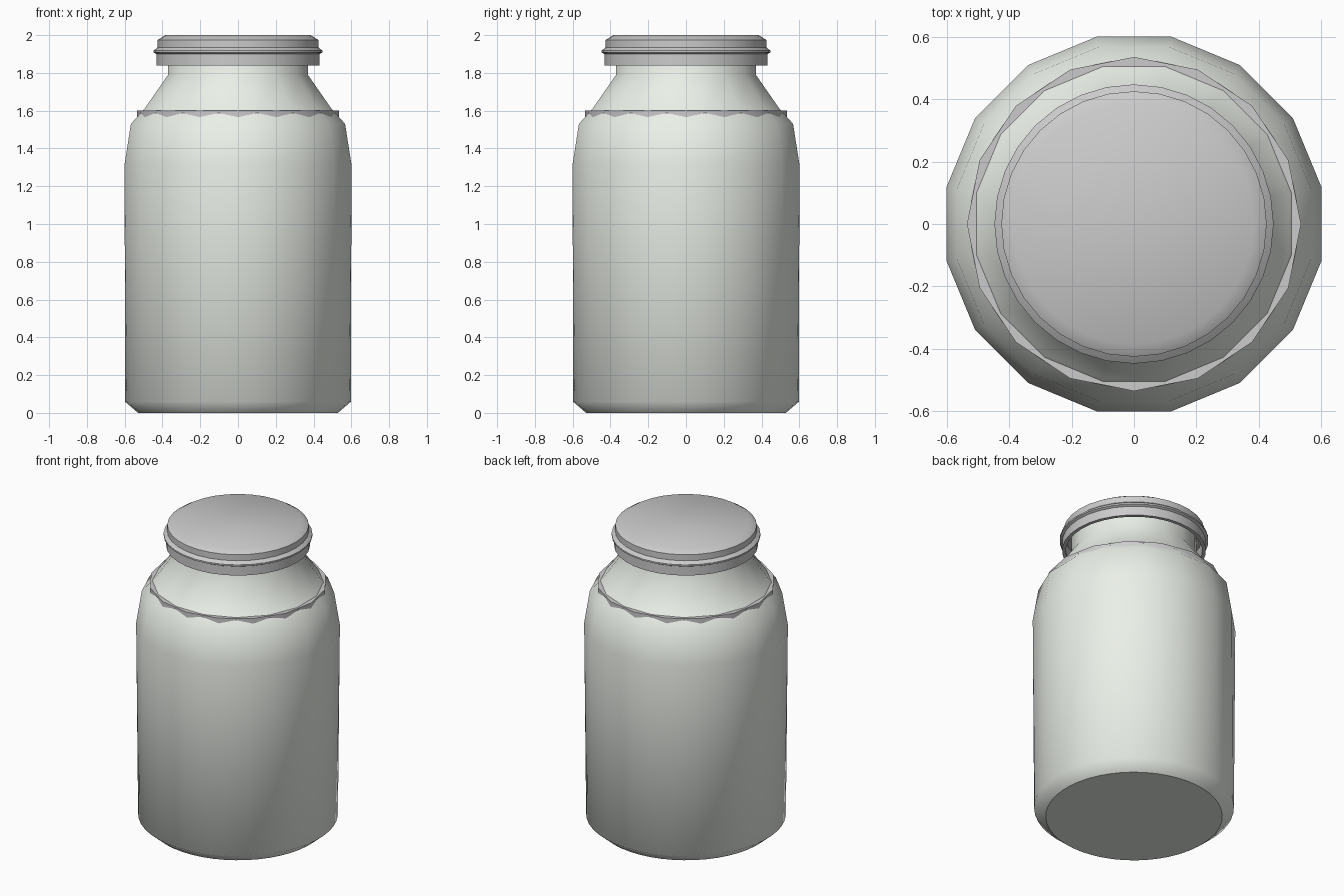
import bpy, bmesh
from math import cos, sin, pi

if "Cube" in bpy.data.objects:
    bpy.data.objects.remove(bpy.data.objects["Cube"])

glass = bpy.data.materials.new("pale_glass")
glass.diffuse_color = (0.83, 0.87, 0.81, 1)
glass.use_nodes = True
glass.node_tree.nodes["Principled BSDF"].inputs["Base Color"].default_value = glass.diffuse_color


def ring(bm, r, z, n, start=0.0):
    return [bm.verts.new((r * cos(start + 2 * pi * i / n), r * sin(start + 2 * pi * i / n), z))
            for i in range(n)]


def stitch(bm, low, high):
    """Join two rings; the lower one may have several times more sides."""
    n, m = len(low), len(high)
    for j in range(n):
        a, b = round(j * m / n) % m, round((j + 1) * m / n) % m
        quad = [low[j], low[(j + 1) % n], high[b], high[a]]
        bm.faces.new(list(dict.fromkeys(quad))).smooth = True


def finish(bm, name, mat=None):
    bmesh.ops.recalc_face_normals(bm, faces=bm.faces)
    me = bpy.data.meshes.new(name)
    bm.to_mesh(me)
    bm.free()
    ob = bpy.data.objects.new(name, me)
    bpy.context.collection.objects.link(ob)
    if mat:
        me.materials.append(mat)
    return ob


def smooth_angle(ob, degrees):
    bpy.ops.object.select_all(action='DESELECT')
    ob.select_set(True)
    bpy.context.view_layer.objects.active = ob
    bpy.ops.object.shade_smooth_by_angle(angle=degrees * pi / 180)


# Jar body: round foot, sixteen-sided wall, shoulder and neck
bm = bmesh.new()
off = pi / 16
k = 1 / cos(off)  # profile widths are measured across the flats
rings = [ring(bm, 0.53, 0, 48, off), ring(bm, 0.6, 0.06, 48, off)]
for r, z in [(0.6, 1.32), (0.567, 1.53), (0.495, 1.61), (0.37, 1.79), (0.37, 1.92)]:
    rings.append(ring(bm, r * k, z, 16, off))
for lo, hi in zip(rings, rings[1:]):
    stitch(bm, lo, hi)
base = bm.faces.new(rings[0])
for e in base.edges:
    e.smooth = False
finish(bm, "jar_body", glass)

# Contents: plain cylinder whose rim shows through at the shoulder
bm = bmesh.new()
lo, hi = ring(bm, 0.535, 0.06, 16), ring(bm, 0.535, 1.6, 16)
stitch(bm, lo, hi)
bm.faces.new(lo)
bm.faces.new(hi)
smooth_angle(finish(bm, "contents"), 30)

# Lid: hollow skirt, raised bead and chamfered top
bm = bmesh.new()
profile = [(0.41, 1.93), (0.41, 1.84), (0.432, 1.84), (0.432, 1.90), (0.447, 1.908),
           (0.447, 1.918), (0.432, 1.93), (0.425, 1.935), (0.425, 1.975), (0.385, 2.0)]
rings = [ring(bm, r, z, 32) for r, z in profile]
for lo, hi in zip(rings, rings[1:]):
    stitch(bm, lo, hi)
bm.faces.new(rings[0])
bm.faces.new(rings[-1])
smooth_angle(finish(bm, "lid"), 35)
